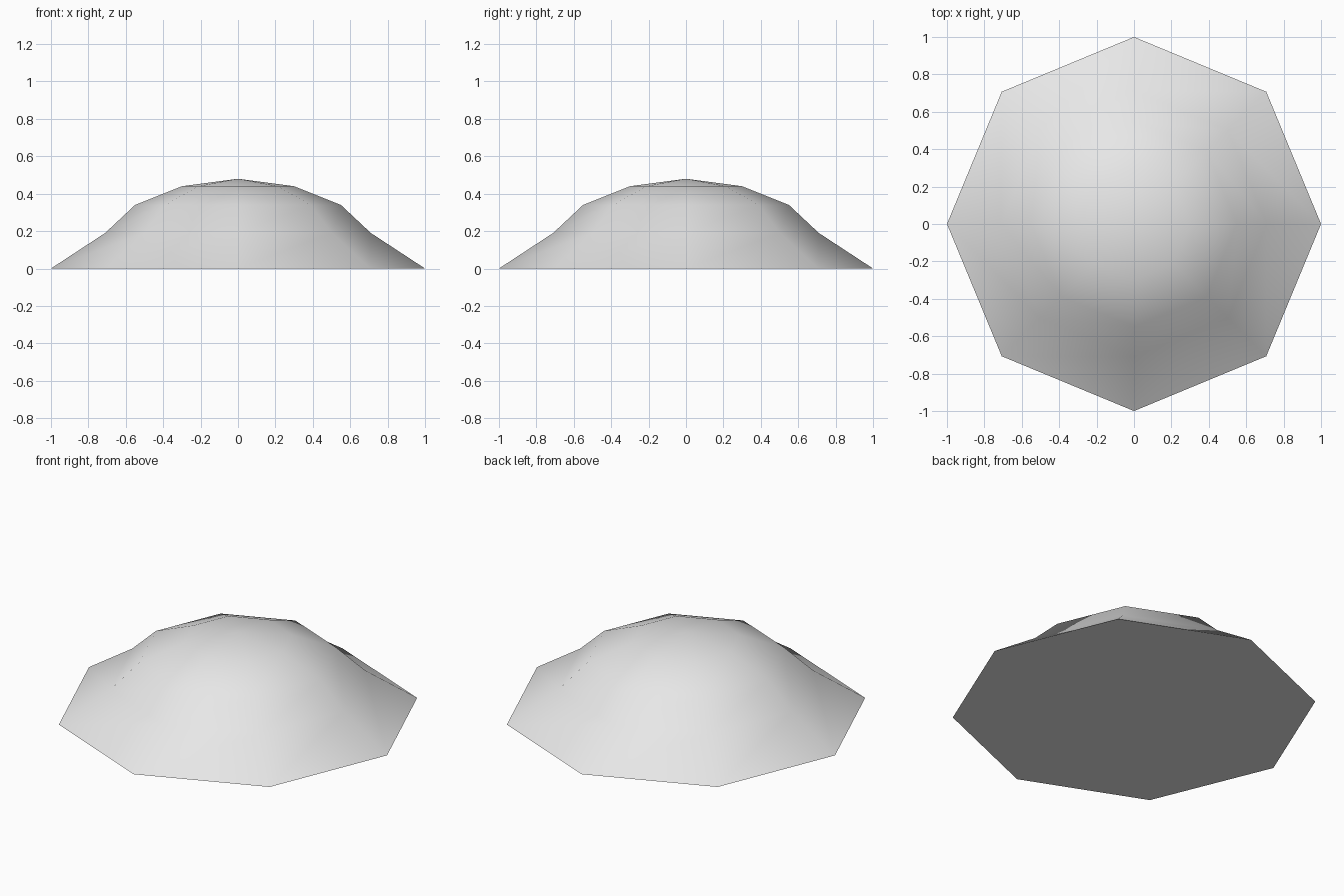
import bpy
import bmesh
from math import cos, sin, radians, tau

cube = bpy.data.objects.get("Cube")
if cube:
    bpy.data.objects.remove(cube, do_unlink=True)

SIDES = 8
# Radius and height of each ring, from the rim up
PROFILE = [(1.0, 0.0), (0.71, 0.19), (0.55, 0.34), (0.3, 0.44)]
PEAK = 0.48

# Plain grey surface
grey = bpy.data.materials.new("light_grey")
grey.use_nodes = True
grey.diffuse_color = (0.8, 0.8, 0.8, 1)
grey.node_tree.nodes["Principled BSDF"].inputs["Base Color"].default_value = (0.8, 0.8, 0.8, 1)

# Low eight-sided mound with a flat underside
bm = bmesh.new()
rings = [[bm.verts.new((r * cos(tau * i / SIDES), r * sin(tau * i / SIDES), z))
          for i in range(SIDES)] for r, z in PROFILE]
peak = bm.verts.new((0, 0, PEAK))
bm.faces.new(rings[0][::-1])
for i in range(SIDES):
    j = (i + 1) % SIDES
    for low, high in zip(rings, rings[1:]):
        bm.faces.new((low[i], low[j], high[j], high[i]))
    bm.faces.new((rings[-1][i], rings[-1][j], peak))

mesh = bpy.data.meshes.new("mound")
bm.to_mesh(mesh)
bm.free()
mesh.materials.append(grey)
mound = bpy.data.objects.new("mound", mesh)
bpy.context.collection.objects.link(mound)

# Soft shading, with creases on the steep middle band and the rim
bpy.ops.object.select_all(action='DESELECT')
mound.select_set(True)
bpy.context.view_layer.objects.active = mound
bpy.ops.object.shade_smooth_by_angle(angle=radians(30))
